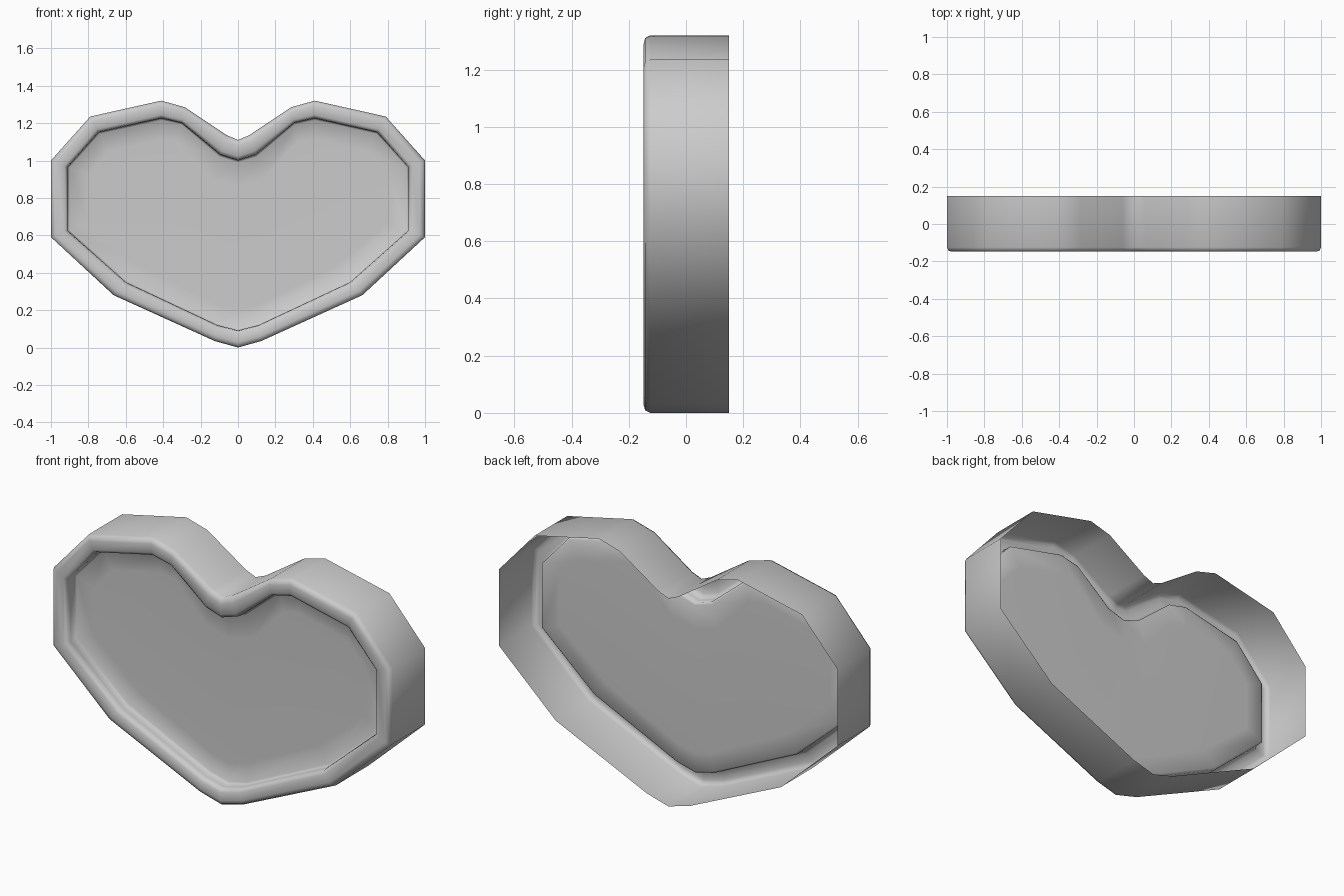
import bpy, bmesh

if "Cube" in bpy.data.objects:
    bpy.data.objects.remove(bpy.data.objects["Cube"])

# Right halves of the heart: outer wall outline and inner lip outline (x, z)
OUTER = [(0, 0), (.125, .035), (.665, .28), (1, .59), (1, 1.0), (.79, 1.235),
         (.41, 1.32), (.285, 1.285), (.06, 1.135), (0, 1.11)]
INNER = [(0, .092), (.11, .12), (.6, .35), (.91, .625), (.91, .965), (.745, 1.15),
         (.41, 1.225), (.3, 1.2), (.095, 1.03), (0, 1.0)]

# Cross-section: t runs from the outer (0) to the inner outline (1), then y depth
SECTION = [(0, .15), (0, -.125), (.1, -.143), (.3, -.148), (.8, -.148),
           (.96, -.136), (1, -.115), (1, -.082), (1.1, -.075), (2.2, -.072)]


def full(half):
    """Mirror a half outline into a closed loop."""
    return half + [(-x, z) for x, z in reversed(half[1:-1])]


# Grey material
grey = bpy.data.materials.new("plain grey")
grey.diffuse_color = (.6, .6, .6, 1)
grey.use_nodes = True
grey.node_tree.nodes["Principled BSDF"].inputs["Base Color"].default_value = grey.diffuse_color

# Open-backed shell: wall, rounded rim, recessed panel
bm = bmesh.new()
pairs = list(zip(full(OUTER), full(INNER)))
n = len(pairs)
rings = [[bm.verts.new((a[0] + (b[0] - a[0]) * t, y, a[1] + (b[1] - a[1]) * t))
          for a, b in pairs] for t, y in SECTION]
for r0, r1 in zip(rings, rings[1:]):
    for i in range(n):
        j = (i + 1) % n
        bm.faces.new((r0[i], r0[j], r1[j], r1[i]))
panel = bm.faces.new(rings[-1])
bm.normal_update()
# Make everything face outward / to the front
if panel.normal.y > 0:
    bmesh.ops.reverse_faces(bm, faces=bm.faces[:])
bmesh.ops.triangulate(bm, faces=[panel])
for f in bm.faces:
    f.smooth = True
mesh = bpy.data.meshes.new("heart_tray")
bm.to_mesh(mesh)
bm.free()
mesh.materials.append(grey)
obj = bpy.data.objects.new("heart_tray", mesh)
bpy.context.collection.objects.link(obj)
